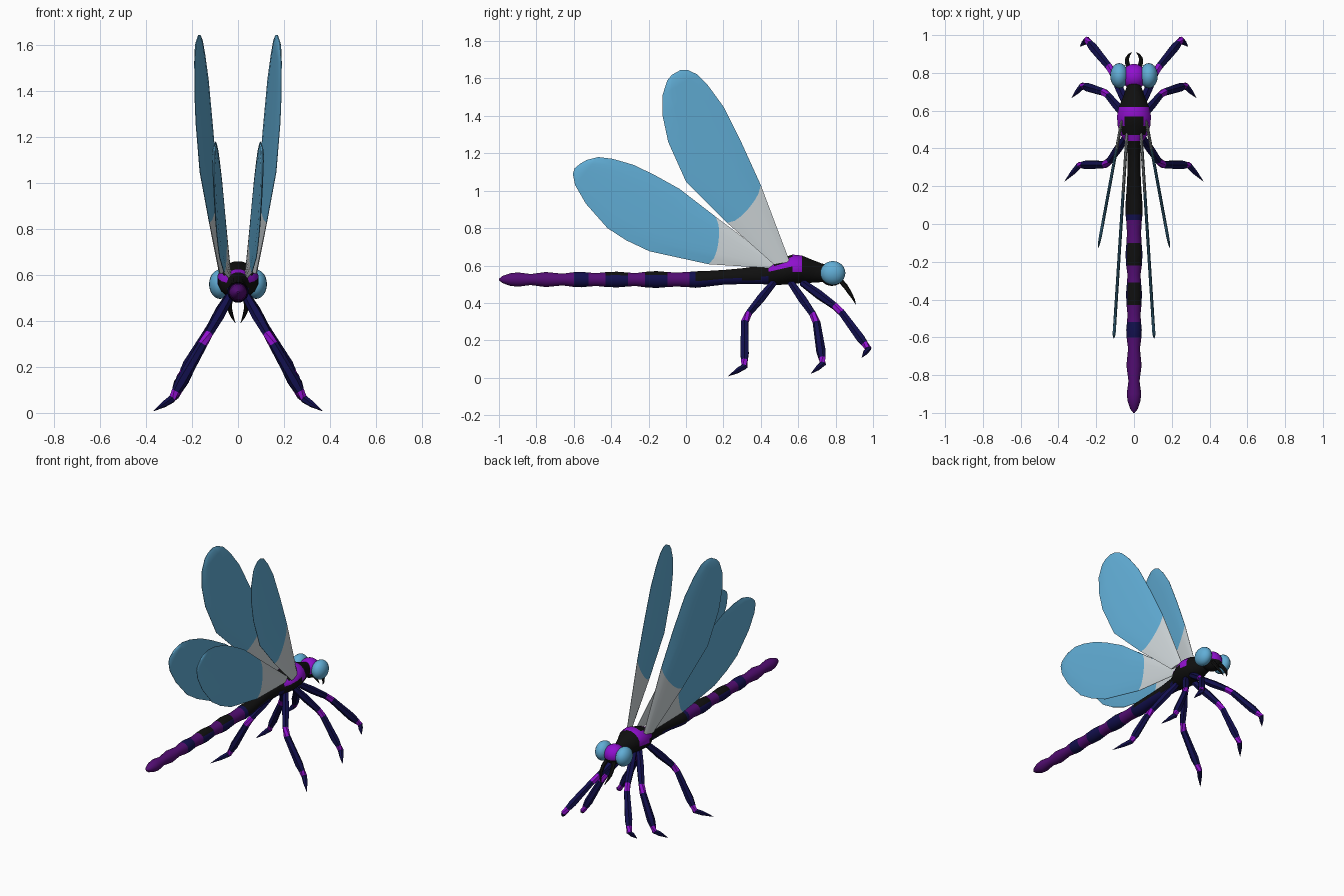
import bpy, bmesh, math
from mathutils import Vector

if "Cube" in bpy.data.objects:
    bpy.data.objects.remove(bpy.data.objects["Cube"])


def material(name, rgb):
    m = bpy.data.materials.new(name)
    m.diffuse_color = (*rgb, 1)
    m.use_nodes = True
    m.node_tree.nodes["Principled BSDF"].inputs["Base Color"].default_value = m.diffuse_color
    return m


MATS = [material("black", (.005, .005, .005)), material("navy", (.006, .005, .075)),
        material("bright purple", (.28, .005, .62)), material("dark purple", (.085, .004, .17)),
        material("sky blue", (.12, .42, .67)), material("pale grey", (.62, .67, .69))]
BLACK, NAVY, PURPLE, DARK, BLUE, GREY = range(6)


def finish(name, bm, rule, mirror=False, angle=35):
    """Turn a bmesh into an object, colouring faces by rule(centre, normal, index)."""
    bmesh.ops.recalc_face_normals(bm, faces=bm.faces)
    bm.faces.ensure_lookup_table()
    bm.normal_update()
    for i, f in enumerate(bm.faces):
        f.material_index = rule(f.calc_center_median(), f.normal, i)
    me = bpy.data.meshes.new(name)
    bm.to_mesh(me)
    bm.free()
    for m in MATS:
        me.materials.append(m)
    ob = bpy.data.objects.new(name, me)
    bpy.context.collection.objects.link(ob)
    bpy.context.view_layer.objects.active = ob
    ob.select_set(True)
    bpy.ops.object.shade_smooth_by_angle(angle=math.radians(angle))
    ob.select_set(False)
    if mirror:
        ob.modifiers.new("mirror", 'MIRROR').use_mirror_merge = False
    return ob


def loft(rings):
    """Skin a list of closed point rings and cap both ends."""
    bm = bmesh.new()
    vs = [[bm.verts.new(p) for p in r] for r in rings]
    n = len(vs[0])
    for a, b in zip(vs, vs[1:]):
        for i in range(n):
            j = (i + 1) % n
            bm.faces.new((a[i], a[j], b[j], b[i]))
    bm.faces.new(vs[0])
    bm.faces.new(vs[-1])
    return bm


def tube(points, radii, sides):
    rings = []
    for i, p in enumerate(points):
        d = (points[min(i + 1, len(points) - 1)] - points[max(i - 1, 0)]).normalized()
        q = d.to_track_quat('Z', 'X')
        rings.append([p + q @ Vector((r * math.cos(t), r * math.sin(t), 0))
                      for r in [radii[i]]
                      for t in [2 * math.pi * k / sides for k in range(sides)]])
    return loft(rings)


def body_rings(stations, sides=16):
    return [[Vector((rx * math.cos(t), y, z + rz * math.sin(t)))
             for t in [2 * math.pi * (k + .5) / sides for k in range(sides)]]
            for y, z, rx, rz in stations]


# Tail: bulging segments with coloured bands
tail = [(-1, .004), (-.98, .02), (-.94, .034), (-.9, .039), (-.83, .03), (-.75, .041),
        (-.66, .032), (-.6, .04), (-.56, .042), (-.52, .038), (-.48, .035), (-.43, .04), (-.37, .043),
        (-.31, .038), (-.27, .035), (-.22, .042), (-.16, .046), (-.1, .041), (-.05, .038), (.02, .042)]


def tail_colour(c, n, i):
    y = c.y
    if -.6 < y < -.52:
        return NAVY
    if -.43 < y < -.31 or -.22 < y < -.1:
        return BLACK if n.z > .5 else NAVY
    return DARK


finish("tail", loft(body_rings([(y, .525, r, r) for y, r in tail])), tail_colour)

# Waist and thorax with purple collar
thorax = [(.02, .525, .042, .042), (.05, .525, .046, .045), (.1, .528, .046, .043), (.2, .537, .039, .04),
          (.3, .543, .034, .043), (.4, .55, .036, .05), (.44, .555, .05, .058), (.47, .56, .072, .065),
          (.52, .57, .088, .074), (.57, .58, .092, .08), (.62, .58, .082, .075),
          (.66, .572, .064, .066), (.72, .562, .042, .052), (.77, .56, .035, .04)]


def thorax_colour(c, n, i):
    if c.y < .05 or (c.y < .44 and n.z < -.3):
        return NAVY
    if .44 < c.y < .62 and c.z > .575:
        middle = abs(c.x) < .06 and .47 < c.y < .57
        return BLACK if middle else PURPLE
    return BLACK


finish("thorax", loft(body_rings(thorax)), thorax_colour)


# Head and eyes
def ball(centre, size):
    bm = bmesh.new()
    bmesh.ops.create_uvsphere(bm, u_segments=20, v_segments=12, radius=1)
    for v in bm.verts:
        v.co = Vector(centre) + Vector(a * b for a, b in zip(v.co, size))
    return bm


finish("head", ball((0, .78, .555), (.066, .068, .064)),
       lambda c, n, i: PURPLE if abs(c.x) < .046 and c.z > .535 else BLACK)
finish("eye", ball((.078, .785, .56), (.048, .067, .064)), lambda c, n, i: BLUE, True)

# Jaws
finish("jaw", tube([Vector(p) for p in ((.026, .82, .525), (.036, .852, .49), (.037, .875, .455),
                                        (.026, .896, .42), (.012, .908, .392))],
                   [.014, .013, .011, .007, .001], 6), lambda c, n, i: BLACK, True)

# Legs: hip, knee, ankle, claw tip
legs = {"front_leg": ((.035, .62, .51), (.122, .82, .365), (.25, .975, .155), (.285, .94, .108)),
        "middle_leg": ((.035, .56, .51), (.15, .695, .315), (.272, .732, .075), (.33, .668, .022)),
        "rear_leg": ((.035, .47, .51), (.142, .315, .32), (.288, .312, .06), (.368, .225, .008))}
for name, pts in legs.items():
    hip, knee, ankle, tip = map(Vector, pts)
    path = [hip, hip.lerp(knee, .45), hip.lerp(knee, .87), knee.lerp(ankle, .08),
            knee.lerp(ankle, .72), knee.lerp(ankle, .87), ankle, ankle.lerp(tip, .4), tip]
    cols = [NAVY, NAVY, PURPLE, NAVY, NAVY, PURPLE, NAVY, NAVY]
    finish(name, tube(path, [.02, .025, .02, .021, .026, .02, .018, .015, .001], 6),
           lambda c, n, i: cols[min(i // 6, 7)], True)


# Wings: (leading y, z, trailing y, z) stations from root to tip, in an upright swept plane
def wing(name, stations, x_of_y):
    across, thick = 8, .007
    rings = []
    for i, (ly, lz, ty, tz) in enumerate(stations):
        top, bottom = [], []
        for k in range(across + 1):
            t = k / across
            bulge = math.sqrt(max(0, 4 * t * (1 - t)))
            p = Vector((0, ly, lz)).lerp(Vector((0, ty, tz)), t)
            if i == 1:                      # curved colour edge, towards the root
                p += Vector((.025, stations[0][0] - p.y, stations[0][1] - p.z)).normalized() * .035 * bulge
            p.x = x_of_y(p.y)
            h = .0012 + thick * bulge * (.15 if i == len(stations) - 1 else 1)
            top.append(p + Vector((h, 0, 0)))
            bottom.append(p - Vector((h, 0, 0)))
        rings.append(top + bottom[::-1])
    n = 2 * (across + 1)
    last = n * (len(stations) - 1)
    finish(name, loft(rings), lambda c, nn, i: GREY if i < n or i == last else BLUE, True, 50)


wing("front_wing", [(.555, .62, .47, .605), (.40, 1.03, .22, .828), (.30, 1.25, .0, 1.048),
                    (.20, 1.45, -.095, 1.26), (.12, 1.56, -.125, 1.40), (.06, 1.622, -.126, 1.51),
                    (.01, 1.645, -.10, 1.59), (-.03, 1.645, -.075, 1.62)],
     lambda y: .066 + (.54 - y) * .185)
wing("rear_wing", [(.50, .605, .47, .585), (.16, .86, .12, .607), (-.035, 1.01, -.195, .676),
                   (-.17, 1.085, -.32, .735), (-.28, 1.138, -.42, .80), (-.39, 1.17, -.535, .93),
                   (-.47, 1.18, -.593, 1.03), (-.53, 1.165, -.605, 1.09), (-.565, 1.145, -.595, 1.12)],
     lambda y: .036 + (.5 - y) * .064)
